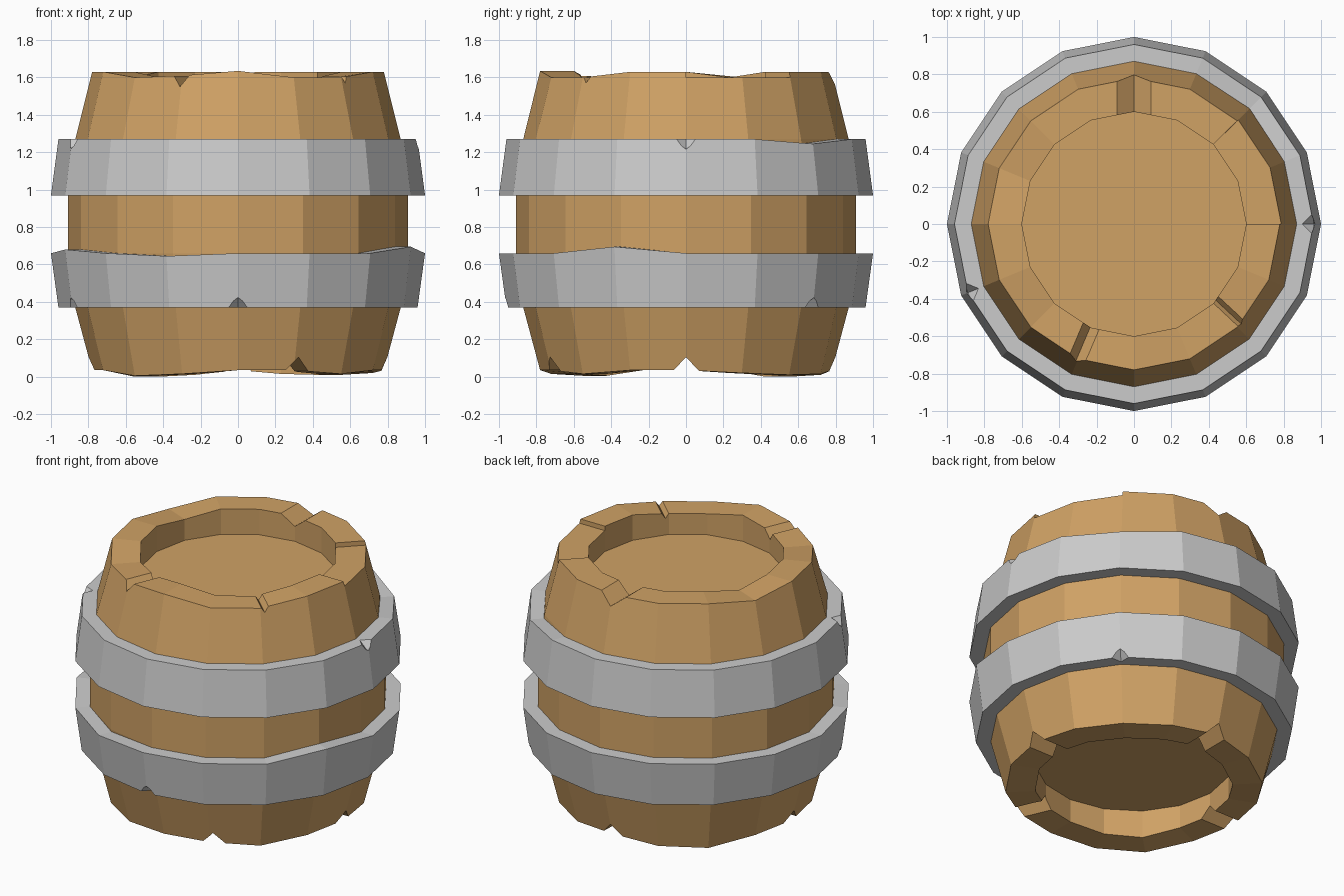
import bpy, bmesh
from math import cos, sin, radians, pi
from mathutils import Matrix, Vector

if "Cube" in bpy.data.objects:
    bpy.data.objects.remove(bpy.data.objects["Cube"])

N = 16  # sides of the barrel

wood = bpy.data.materials.new("wood")
wood.diffuse_color = (0.63, 0.36, 0.13, 1)
wood.use_nodes = True
wood.node_tree.nodes["Principled BSDF"].inputs["Base Color"].default_value = wood.diffuse_color


def make_object(name, bm, mat=None):
    bmesh.ops.recalc_face_normals(bm, faces=bm.faces)
    me = bpy.data.meshes.new(name)
    bm.to_mesh(me)
    bm.free()
    ob = bpy.data.objects.new(name, me)
    bpy.context.collection.objects.link(ob)
    if mat:
        me.materials.append(mat)
    return ob


def lathe(name, profile, closed, mat=None, offsets={}):
    """Spin (r, z) points; offsets[(profile index, side)] shifts z of a vertex."""
    bm = bmesh.new()
    rings = []
    for i, (r, z) in enumerate(profile):
        rings.append([bm.verts.new((r * cos(2 * pi * k / N), r * sin(2 * pi * k / N),
                                    z + offsets.get((i, k), 0))) for k in range(N)])
    pairs = list(zip(rings, rings[1:]))
    if closed:
        pairs.append((rings[-1], rings[0]))
    else:
        bm.faces.new(rings[0])
        bm.faces.new(rings[-1])
    for a, b in pairs:
        for k in range(N):
            j = (k + 1) % N
            bm.faces.new((a[k], a[j], b[j], b[k]))
    return make_object(name, bm, mat)


def add_groove(bm, angle, z, half_w, depth):
    """Diamond bar running radially across the rim."""
    tip = [(0, -depth), (half_w, 0), (0, depth), (-half_w, 0)]
    rot = Matrix.Rotation(radians(angle), 4, 'Z')
    a, b = [[bm.verts.new(rot @ Vector((x, y, z + dz))) for y, dz in tip] for x in (0.5, 1.0)]
    bm.faces.new(a)
    bm.faces.new(b)
    for k in range(4):
        bm.faces.new((a[k], a[k - 1], b[k - 1], b[k]))


def add_chip(bm, angle, r, z, size=0.06):
    """Octahedron that nicks a hoop edge."""
    rot = Matrix.Rotation(radians(angle), 4, 'Z') @ Matrix.Translation((r, 0, z))
    ring = [bm.verts.new(rot @ Vector(p)) for p in
            ((size, 0, 0), (0, size, 0), (-size, 0, 0), (0, -size, 0))]
    for dz in (size, -size):
        tip = bm.verts.new(rot @ Vector((0, 0, dz)))
        for k in range(4):
            bm.faces.new((ring[k - 1], ring[k], tip))


def carve(ob, bm):
    cutter = make_object("cutter", bm)
    cutter.hide_render = True
    mod = ob.modifiers.new("carve", 'BOOLEAN')
    mod.operation, mod.solver, mod.object = 'DIFFERENCE', 'EXACT', cutter
    bpy.context.view_layer.objects.active = ob
    bpy.ops.object.modifier_apply(modifier=mod.name)
    bpy.data.objects.remove(cutter)


# Wooden body with recessed lids and uneven rims
top = [1.63, 1.63, 1.63, 1.63, 1.63, 1.63, 1.63, 1.6,
       1.63, 1.63, 1.6, 1.61, 1.635, 1.6, 1.6, 1.63]
bottom = {1: 0.02, 2: 0.01, 3: 0.015, 5: 0.01, 6: 0.0, 10: 0.005, 11: 0.015, 14: 0.015}
offsets = {}
for k in range(N):
    offsets[(1, k)] = offsets[(2, k)] = bottom.get(k, 0.035) - 0.035
    offsets[(7, k)] = offsets[(8, k)] = top[k] - 1.62
body = lathe("barrel_body",
             [(0.6, 0.19), (0.6, 0.035), (0.78, 0.035), (0.87, 0.37), (0.91, 0.66),
              (0.91, 0.97), (0.87, 1.27), (0.78, 1.62), (0.6, 1.62), (0.6, 1.46)],
             False, wood, offsets)

# Grooves in both rims
bm = bmesh.new()
for angle, half_w, depth in ((90, 0.09, 0.07), (-113, 0.06, 0.08), (-43, 0.04, 0.06)):
    add_groove(bm, angle, 1.63, half_w, depth)
for angle in (0, 90, 180, -66):
    add_groove(bm, angle, 0.03, 0.07, 0.075)
carve(body, bm)

# Sunken stave ends between two small steps in the top rim
bm = bmesh.new()
low, high = [[bm.verts.new((r * cos(radians(a)), r * sin(radians(a)), z))
              for r, a in ((0, 0), (1.2, 0), (1.2, 45))] for z in (1.6, 1.7)]
bm.faces.new(low)
bm.faces.new(high)
for k in range(3):
    bm.faces.new((low[k], low[k - 1], high[k - 1], high[k]))
carve(body, bm)

# Metal hoops with bent edges and chips
lower = lathe("lower_hoop", [(0.85, 0.37), (0.96, 0.37), (1.0, 0.66), (0.88, 0.66)], True,
              None, {(2, 15): 0.035, (3, 15): 0.035, (2, 11): -0.015, (3, 11): -0.015,
                     (2, 9): 0.02, (3, 9): 0.02})
bm = bmesh.new()
for angle in (-90, 45, -157.5):
    add_chip(bm, angle, 0.96, 0.37)
carve(lower, bm)

upper = lathe("upper_hoop", [(0.88, 0.97), (1.0, 0.97), (0.96, 1.27), (0.85, 1.27)], True,
              None, {(2, 2): -0.025, (3, 2): -0.025})
bm = bmesh.new()
for angle in (0, -157.5):
    add_chip(bm, angle, 0.96, 1.27)
carve(upper, bm)
